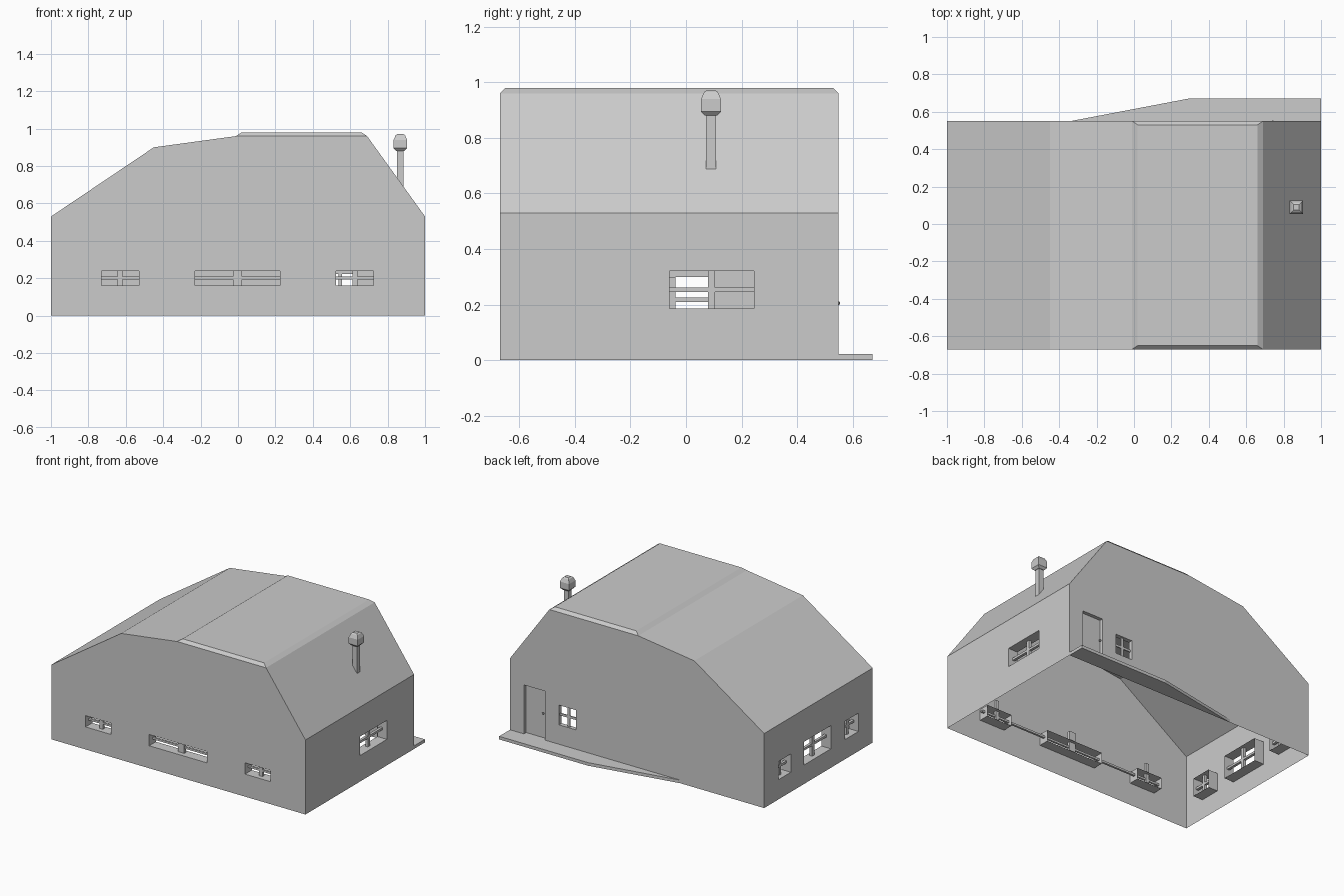
import bpy, bmesh
from mathutils import Vector

if "Cube" in bpy.data.objects:
    bpy.data.objects.remove(bpy.data.objects["Cube"])

# Wall frames: u along the wall, z up, d inward from the outer face
WALLS = {
    "front": (lambda u, z, d: Vector((u, -0.67 + d, z)), Vector((0, -1, 0))),
    "back": (lambda u, z, d: Vector((u, 0.55 - d, z)), Vector((0, 1, 0))),
    "left": (lambda u, z, d: Vector((-1 + d, u, z)), Vector((-1, 0, 0))),
    "right": (lambda u, z, d: Vector((1 - d, u, z)), Vector((1, 0, 0))),
}
GABLE = [(-1, 0), (-1, .53), (-.45, .90), (-.01, .96), (.69, .96), (1, .53), (1, 0)]
SIDE = [(-.67, 0), (.55, 0), (.55, .53), (-.67, .53)]
# Window openings: u0, u1, z0, z1, mullion u, mullion half width
WINDOWS = {
    "front": [(-.73, -.53, .16, .24, -.63, .013), (-.23, .225, .16, .24, -.003, .025),
              (.525, .725, .16, .24, .625, .013)],
    "back": [(.48, .614, .16, .30, .547, .01)],
    "left": [(.25, .39, .14, .27, .32, .01), (-.20, .10, .135, .30, -.05, .013),
             (-.51, -.36, .14, .27, -.435, .01)],
    "right": [(-.06, .245, .185, .32, .092, .013)],
}
DOOR = (.725, .89, .022, .37)
DEPTH = 0.075


def finish(name, bm, recalc=False):
    if recalc:
        bmesh.ops.recalc_face_normals(bm, faces=bm.faces)
    me = bpy.data.meshes.new(name)
    bm.to_mesh(me)
    bm.free()
    ob = bpy.data.objects.new(name, me)
    bpy.context.collection.objects.link(ob)
    return ob


def rect(u0, u1, z0, z1):
    return [(u0, z0), (u1, z0), (u1, z1), (u0, z1)]


def wall(side, outline, holes):
    P, n = WALLS[side]
    bm = bmesh.new()
    edges = []
    for loop in [outline] + holes:
        vs = [bm.verts.new(P(u, z, 0)) for u, z in loop]
        edges += [bm.edges.new((vs[i - 1], vs[i])) for i in range(len(vs))]
    bmesh.ops.triangle_fill(bm, use_beauty=True, edges=edges, normal=n)
    bm.normal_update()
    for f in bm.faces:
        if f.normal.dot(n) < 0:
            f.normal_flip()
    finish(side + "_wall", bm)


def reveal(name, side, r, depth, backed=False):
    P, n = WALLS[side]
    bm = bmesh.new()
    a = [bm.verts.new(P(u, z, 0)) for u, z in rect(*r)]
    b = [bm.verts.new(P(u, z, depth)) for u, z in rect(*r)]
    for i in range(4):
        bm.faces.new((a[i - 1], a[i], b[i], b[i - 1]))
    if backed:
        bm.faces.new(b)
    mid = P((r[0] + r[1]) / 2, (r[2] + r[3]) / 2, -.01)
    bm.normal_update()
    for f in bm.faces:
        if f.normal.dot(mid - f.calc_center_median()) < 0:
            f.normal_flip()
    finish(name, bm)


def bar(name, side, r, d0, d1):
    P, _ = WALLS[side]
    loft(name, [[P(u, z, d) for u, z in rect(*r)] for d in (d0, d1)])


def loft(name, rings):
    bm = bmesh.new()
    vs = [[bm.verts.new(p) for p in ring] for ring in rings]
    n = len(vs[0])
    for lo, hi in zip(vs, vs[1:]):
        for i in range(n):
            bm.faces.new((lo[i - 1], lo[i], hi[i], hi[i - 1]))
    bm.faces.new(vs[0])
    bm.faces.new(vs[-1])
    return finish(name, bm, True)


# Walls with openings
for side in WALLS:
    holes = [rect(*w[:4]) for w in WINDOWS[side]]
    if side == "back":
        holes.append(rect(*DOOR))
    wall(side, GABLE if side in ("front", "back") else SIDE, holes)

# Window reveals and glazing bars
for side, wins in WINDOWS.items():
    for i, (u0, u1, z0, z1, um, hw) in enumerate(wins):
        tag = f"{side}_window_{i + 1}"
        depth = 0.03 if side == "back" else DEPTH
        reveal(tag + "_reveal", side, (u0, u1, z0, z1), depth)
        top = z1 + (.08 if side == "front" else 0)
        bar(tag + "_mullion", side, (um - hw, um + hw, z0, top), depth * .45, depth * .7)
        zm = (z0 + z1) / 2
        if side != "front":
            bar(tag + "_crossbar", side, (u0, u1, zm - .008, zm + .008), depth * .45, depth * .7)
bar("front_long_crossbar", "front", (-.75, .75, .194, .208), .035, .05)

# Recessed door and knob
reveal("door", "back", DOOR, .025, backed=True)
bm = bmesh.new()
bmesh.ops.create_icosphere(bm, subdivisions=1, radius=.009)
bmesh.ops.translate(bm, verts=bm.verts, vec=(.742, .546, .205))
bmesh.ops.scale(bm, verts=bm.verts, vec=(1, 1, 1))
finish("door_knob", bm)

# Roof slopes (single skin) and raised ridge cap
bm = bmesh.new()
rows = [[bm.verts.new((x, y, z)) for x, z in GABLE[1:6]] for y in (-.67, .55)]
for i in (0, 1, 3):
    bm.faces.new((rows[0][i], rows[0][i + 1], rows[1][i + 1], rows[1][i]))
base = [rows[0][2], rows[0][3], rows[1][3], rows[1][2]]
top = [bm.verts.new(p) for p in
       ((.02, -.65, .98), (.66, -.65, .98), (.66, .53, .98), (.02, .53, .98))]
for i in range(4):
    bm.faces.new((base[i - 1], base[i], top[i], top[i - 1]))
bm.faces.new(top)
bm.normal_update()
for f in bm.faces:
    if f.normal.z < 0:
        f.normal_flip()
finish("roof", bm)

# Porch slab behind the house
PORCH = [(-.34, .55), (1, .55), (1, .672), (.3, .672)]
loft("porch_slab", [[(x, y, z) for x, y in PORCH] for z in (0, .022)])


# Square flue pipe and its cap
def stack(name, levels, cx=.868, cy=.09):
    loft(name, [[(cx + sx * h, cy + sy * h, z) for sx, sy in
                 ((-1, -1), (1, -1), (1, 1), (-1, 1))] for z, h in levels])


stack("flue_pipe", [(.68, .018), (.885, .018)])
stack("flue_cap", [(.88, .022), (.895, .036), (.94, .036), (.965, .025), (.972, .015)])
